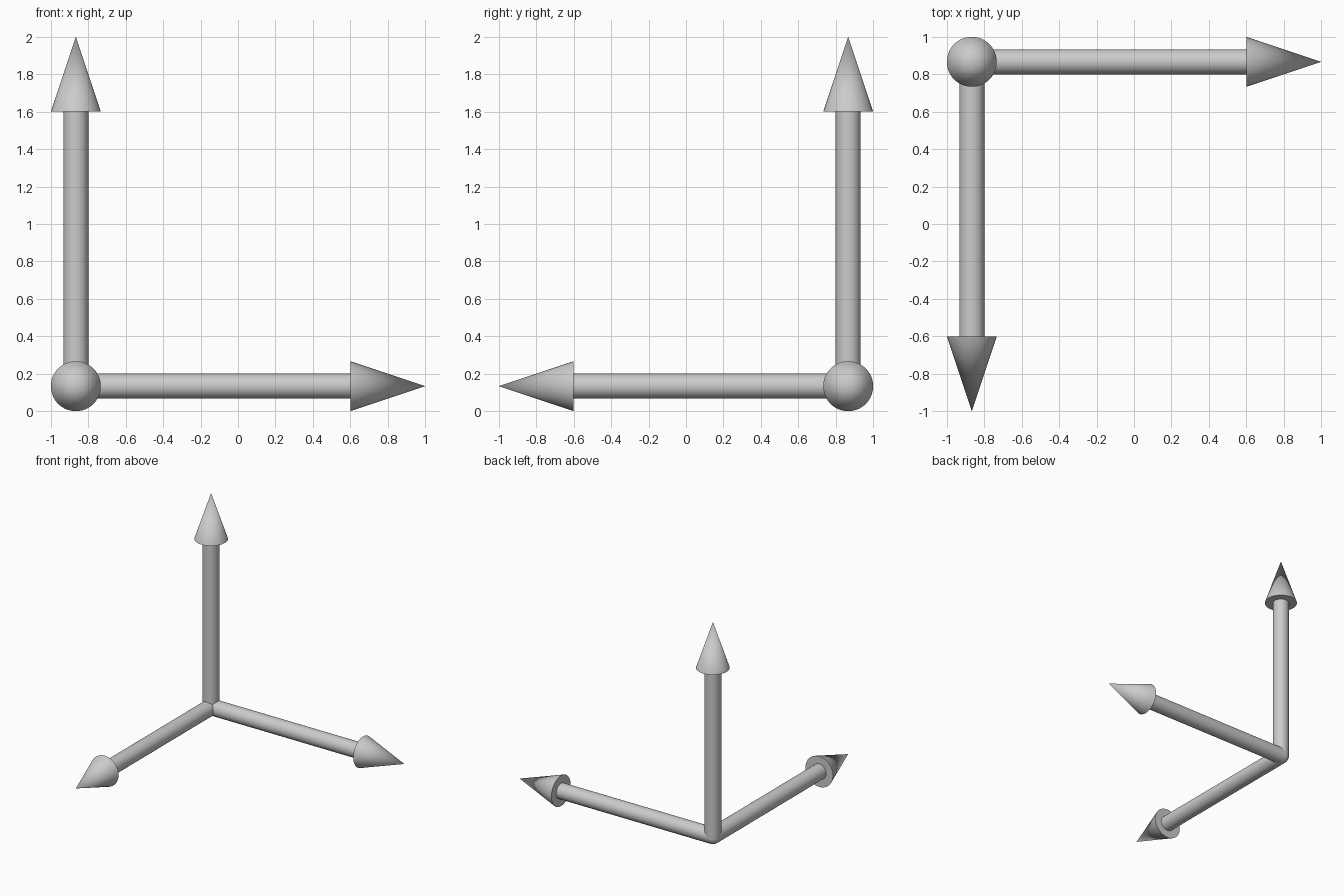
import bpy
from mathutils import Vector

if "Cube" in bpy.data.objects:
    bpy.data.objects.remove(bpy.data.objects["Cube"])

ORIGIN = Vector((-0.8667, 0.8667, 0.1333))
SHAFT_R, HEAD_R = 0.0667, 0.1333
LENGTH, HEAD_L = 1.8667, 0.4
SEGMENTS = 64


def finish(name):
    obj = bpy.context.object
    obj.name = name
    bpy.ops.object.shade_smooth_by_angle(angle=0.6)


def arrow(name, direction):
    d = Vector(direction)
    rot = d.to_track_quat('Z', 'Y').to_euler()
    shaft_l = LENGTH - HEAD_L
    # straight round shaft
    bpy.ops.mesh.primitive_cylinder_add(vertices=SEGMENTS, radius=SHAFT_R, depth=shaft_l,
                                        location=ORIGIN + d * shaft_l / 2, rotation=rot)
    finish(name + "_shaft")
    # pointed head
    bpy.ops.mesh.primitive_cone_add(vertices=SEGMENTS, radius1=HEAD_R, radius2=0, depth=HEAD_L,
                                    location=ORIGIN + d * (LENGTH - HEAD_L / 2), rotation=rot)
    finish(name + "_head")


# Three perpendicular arrows from one corner
arrow("right_arrow", (1, 0, 0))
arrow("front_arrow", (0, -1, 0))
arrow("up_arrow", (0, 0, 1))

# Rounded joint where the shafts meet
bpy.ops.mesh.primitive_uv_sphere_add(segments=SEGMENTS, ring_count=32, radius=SHAFT_R, location=ORIGIN)
finish("corner_joint")
